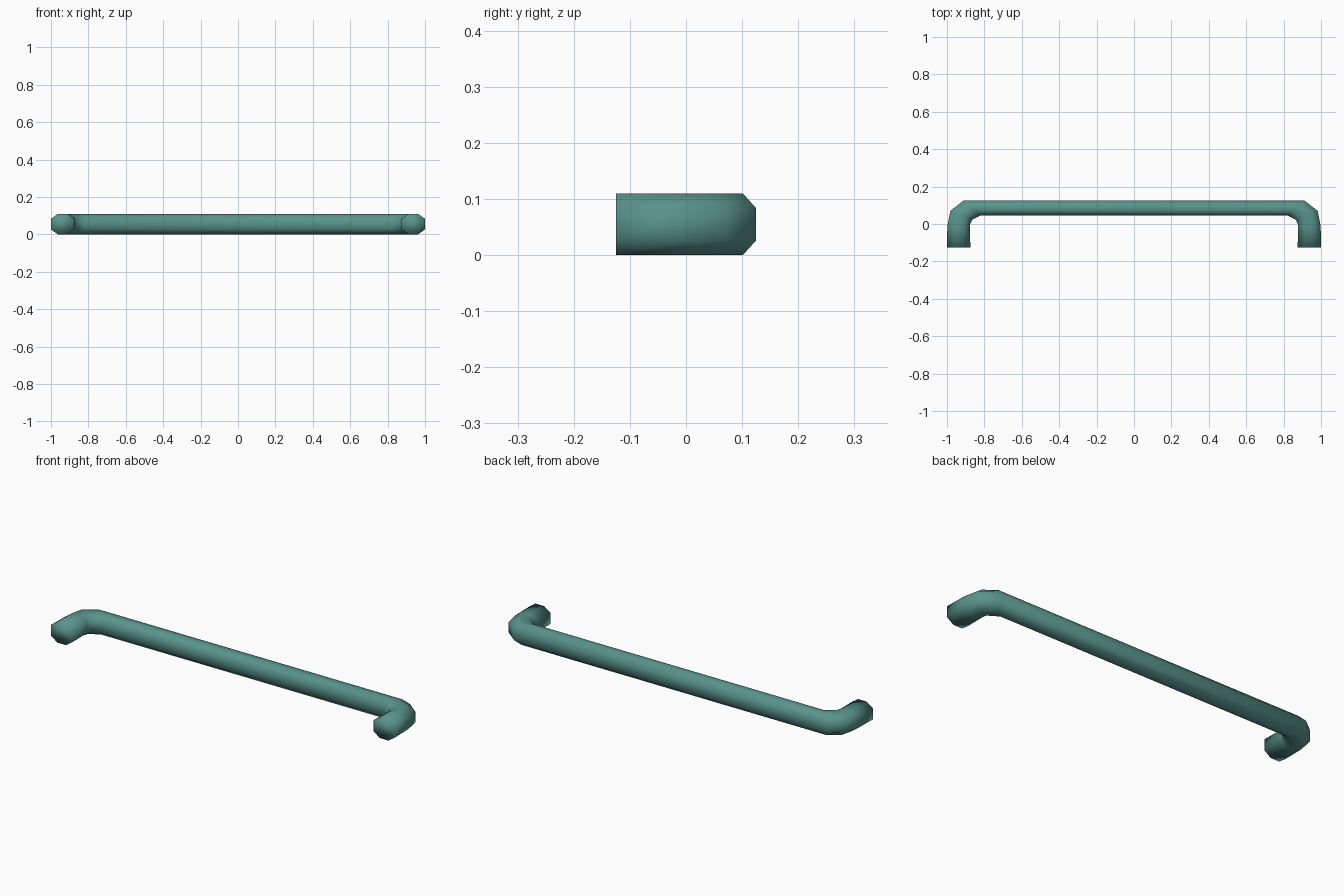
import bpy, bmesh

if "Cube" in bpy.data.objects:
    bpy.data.objects.remove(bpy.data.objects["Cube"])

HEIGHT = 0.11

# Half path in plan: (outer point, inner point) of each ring, foot to bar
half = [
    ((-1.0, -0.125), (-0.875, -0.125)),
    ((-0.998, -0.01), (-0.877, -0.005)),
    ((-0.982, 0.07), (-0.866, 0.022)),
    ((-0.912, 0.125), (-0.82, 0.046)),
]
mirrored = [((-o[0], o[1]), (-i[0], i[1])) for o, i in reversed(half)]

# Octagonal section: (fraction from outer to inner, fraction of height)
section = [(0, 0.24), (0.3, 0), (0.7, 0), (1, 0.24),
           (1, 0.76), (0.7, 1), (0.3, 1), (0, 0.76)]

# Sweep the section along the path and cap both feet
bm = bmesh.new()
rings = []
for (ox, oy), (ix, iy) in half + mirrored:
    rings.append([bm.verts.new((ox + (ix - ox) * t, oy + (iy - oy) * t, HEIGHT * h))
                  for t, h in section])
n = len(section)
for a, b in zip(rings, rings[1:]):
    for k in range(n):
        j = (k + 1) % n
        bm.faces.new((a[k], a[j], b[j], b[k]))
bm.faces.new(rings[0])
bm.faces.new(rings[-1])
bmesh.ops.recalc_face_normals(bm, faces=bm.faces)
for f in bm.faces:
    f.smooth = True

mesh = bpy.data.meshes.new("pull_handle")
bm.to_mesh(mesh)
bm.free()
handle = bpy.data.objects.new("pull_handle", mesh)
bpy.context.collection.objects.link(handle)

# Teal finish
mat = bpy.data.materials.new("teal_finish")
mat.diffuse_color = (0.10, 0.29, 0.26, 1)
mat.use_nodes = True
mat.node_tree.nodes["Principled BSDF"].inputs["Base Color"].default_value = mat.diffuse_color
mesh.materials.append(mat)
